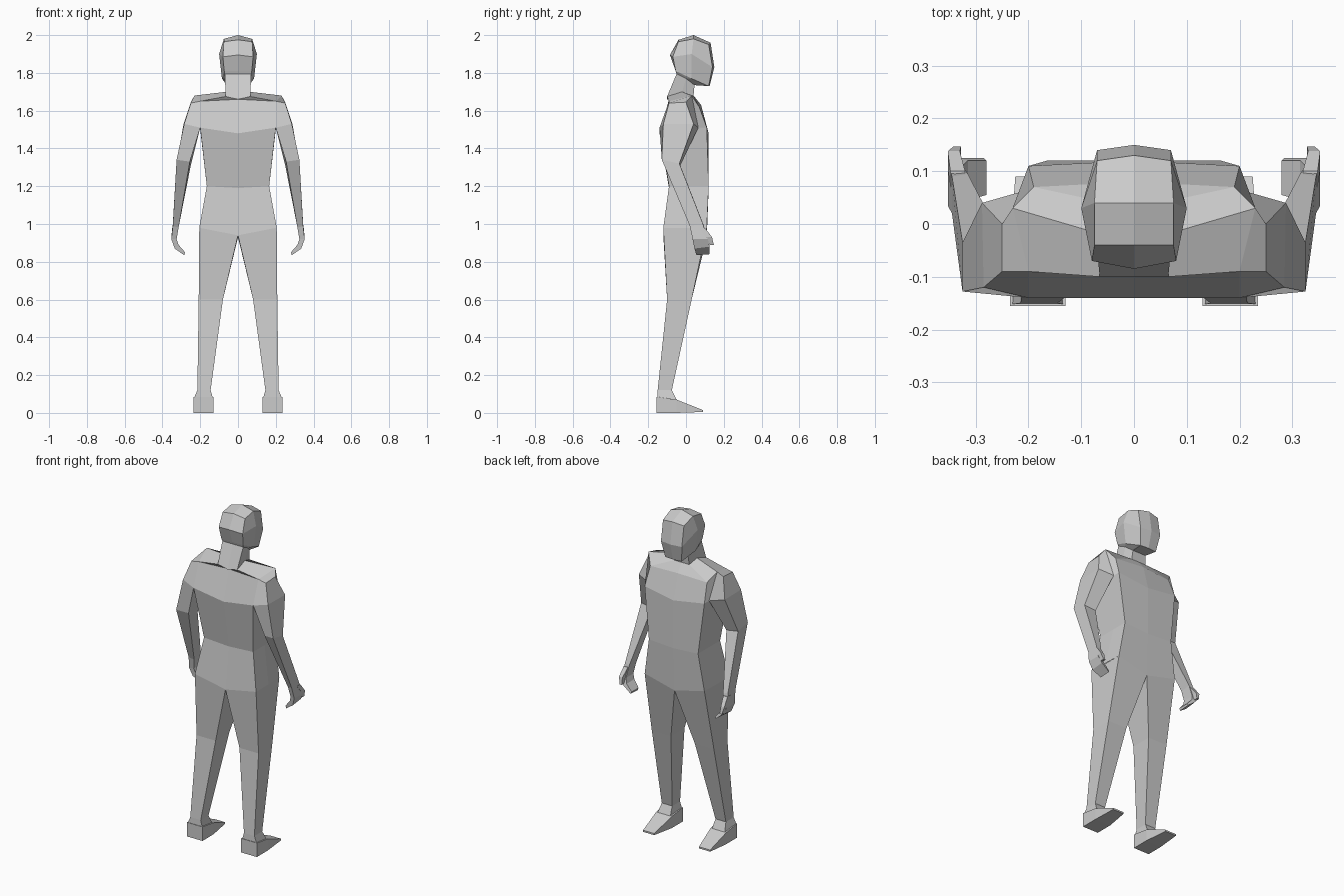
import bpy
import bmesh

default_cube = bpy.data.objects.get("Cube")
if default_cube:
    bpy.data.objects.remove(default_cube, do_unlink=True)

# One plain clay colour for the whole figure
clay = bpy.data.materials.new("clay_grey")
clay.use_nodes = True
clay.diffuse_color = (0.6, 0.6, 0.6, 1)
clay.node_tree.nodes["Principled BSDF"].inputs["Base Color"].default_value = clay.diffuse_color


def loft(name, rings, closed=True, cap_start=False, cap_end=False, apex=None):
    """Skin the +x half through matching rings, then mirror it across x."""
    bm = bmesh.new()
    rows = [[bm.verts.new(point) for point in ring] for ring in rings]
    count = len(rows[0])
    for lower, upper in zip(rows, rows[1:]):
        for i in range(count if closed else count - 1):
            j = (i + 1) % count
            bm.faces.new((lower[i], lower[j], upper[j], upper[i]))
    if cap_start:
        bm.faces.new(rows[0])
    if cap_end:
        bm.faces.new(rows[-1])
    if apex:
        tip = bm.verts.new(apex)
        last = rows[-1]
        for i in range(0, count - 1, 2):
            bm.faces.new((last[i], last[i + 1], last[i + 2], tip))
    bmesh.ops.mirror(bm, geom=bm.verts[:] + bm.edges[:] + bm.faces[:],
                     axis='X', merge_dist=0.0001)
    bmesh.ops.remove_doubles(bm, verts=bm.verts[:], dist=0.0001)
    bmesh.ops.recalc_face_normals(bm, faces=bm.faces[:])
    mesh = bpy.data.meshes.new(name)
    bm.to_mesh(mesh)
    bm.free()
    mesh.materials.append(clay)
    obj = bpy.data.objects.new(name, mesh)
    bpy.context.collection.objects.link(obj)
    return obj


def section(back, side, front, back_dip=0.0, front_dip=0.0, bulge=0.0):
    """Half a body ring: back centre, back corner, side, front corner, front centre."""
    (bx, by, bz), (fx, fy, fz) = back, front
    return [(0, by, bz - back_dip), back, side, front, (0, fy + bulge, fz - front_dip)]


def box_ring(x_in, x_out, y_back, y_front, z):
    return [(x_in, y_back, z), (x_out, y_back, z), (x_out, y_front, z), (x_in, y_front, z)]


# Torso, from the hips up to the foot of the neck
hip = section((0.205, -0.12, 0.98), (0.205, 0, 0.98), (0.2, 0.11, 0.98), 0.04, 0.05)
waist = section((0.165, -0.09, 1.2), (0.165, 0.02, 1.2), (0.165, 0.12, 1.2), 0.01, 0.01)
chest = section((0.2, -0.14, 1.51), (0.2, 0, 1.5), (0.2, 0.11, 1.51), 0.03, 0.03, 0.01)
shoulder = section((0.2, -0.09, 1.65), (0.23, 0.03, 1.68), (0.19, 0.07, 1.62),
                   -0.01, -0.01, 0.01)
neck_base = section((0.065, -0.1, 1.675), (0.06, -0.02, 1.7), (0.05, 0.04, 1.68), 0.015)
loft("torso", [hip, waist, chest, shoulder, neck_base], closed=False)

# Neck and head
neck_top = section((0.07, -0.05, 1.795), (0.065, 0, 1.77), (0.045, 0.045, 1.735))
jaw = section((0.073, -0.055, 1.81), (0.085, 0.03, 1.77), (0.055, 0.12, 1.73), bulge=0.005)
brow = section((0.08, -0.07, 1.885), (0.1, 0.03, 1.9), (0.07, 0.14, 1.83),
               -0.01, 0, 0.01)
brow[0] = (0, -0.085, 1.895)
crown = section((0.075, -0.04, 1.965), (0.075, 0.04, 1.98), (0.07, 0.12, 1.95),
                -0.01, -0.01, 0.01)
loft("neck", [neck_base, neck_top], closed=False)
loft("head", [neck_top, jaw, brow, crown], closed=False, apex=(0, 0.04, 2))

# Legs, with the tops joined to the hip ring
thigh = [hip[0], hip[1], hip[3], hip[4]]
knee = box_ring(0.08, 0.208, -0.1, 0.03, 0.6)
ankle = box_ring(0.145, 0.215, -0.15, -0.075, 0.12)
loft("legs", [thigh, knee, ankle])

# Feet: ankle cuff flaring to a heel, then a wedge running to the toe
cuff = box_ring(0.135, 0.23, -0.152, -0.05, 0.085)
cuff[2], cuff[3] = (0.225, -0.05, 0.07), (0.14, -0.05, 0.07)
loft("ankles", [ankle, cuff])


def foot_ring(x_in, x_out, y, bottom, top):
    return [(x_in, y, bottom), (x_out, y, bottom), (x_out, y, top), (x_in, y, top)]


loft("feet", [foot_ring(0.13, 0.235, -0.155, 0, 0.085),
              foot_ring(0.13, 0.235, -0.05, 0, 0.07),
              foot_ring(0.15, 0.225, 0.09, 0.005, 0.015)], cap_start=True, cap_end=True)

# Arms: rings run outer back, outer front, inner front, inner back
arm_top = [(0.25, -0.09, 1.64), (0.25, 0, 1.645), shoulder[2], shoulder[1]]
upper_arm = [(0.285, -0.12, 1.53), (0.288, 0.04, 1.53), (0.2, 0.065, 1.51), chest[1]]
elbow = [(0.325, -0.128, 1.34), (0.325, -0.035, 1.32), (0.25, -0.03, 1.31), (0.255, -0.11, 1.33)]
wrist = [(0.345, 0.02, 0.99), (0.345, 0.09, 1), (0.315, 0.095, 0.99), (0.315, 0.03, 0.98)]
loft("arms", [arm_top, upper_arm, elbow, wrist], cap_start=True)
# Front of the shoulder, closing the gap between chest and arm
loft("front_shoulders", [[shoulder[2], shoulder[3]], [upper_arm[2], chest[3]]], closed=False)

# Hands curling inwards, with a thumb on the leading edge
palm = [(0.353, 0.035, 0.92), (0.353, 0.115, 0.92), (0.325, 0.11, 0.92), (0.325, 0.04, 0.92)]
knuckles = [(0.335, 0.045, 0.87), (0.335, 0.125, 0.88), (0.315, 0.12, 0.89), (0.315, 0.045, 0.89)]
fingertips = [(0.285, 0.055, 0.835), (0.285, 0.125, 0.84),
              (0.28, 0.12, 0.85), (0.28, 0.055, 0.85)]
loft("hands", [wrist, palm, knuckles, fingertips], cap_end=True)
loft("thumbs", [box_ring(0.32, 0.348, 0.07, 0.1, 0.98),
                box_ring(0.33, 0.353, 0.105, 0.138, 0.93),
                box_ring(0.328, 0.342, 0.125, 0.147, 0.89)], cap_start=True, cap_end=True)
